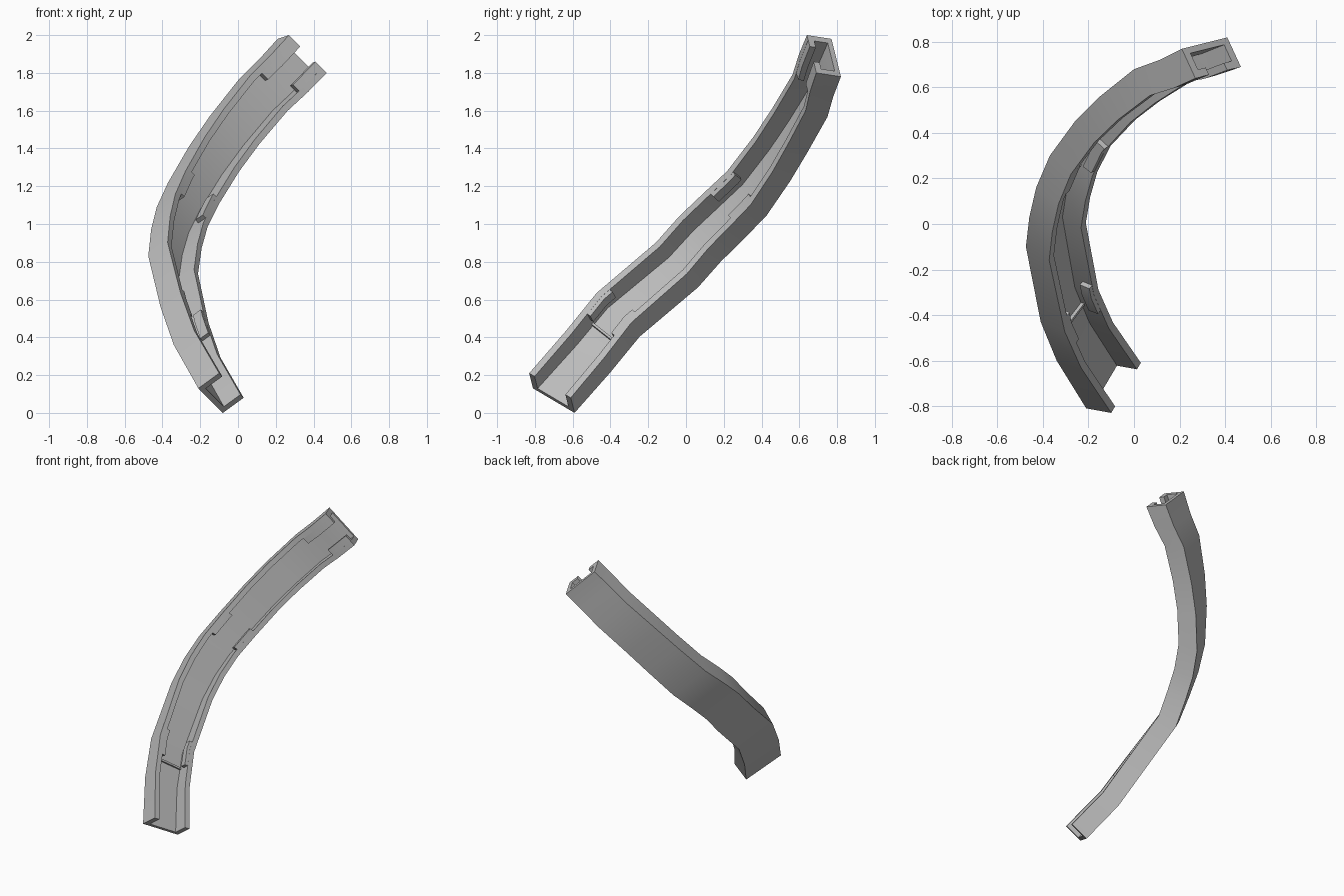
import bpy, bmesh
from mathutils import Vector

cube = bpy.data.objects.get("Cube")
if cube:
    bpy.data.objects.remove(cube, do_unlink=True)

# One plain grey for the whole model
grey = bpy.data.materials.new("plain_grey")
grey.use_nodes = True
grey.diffuse_color = (0.5, 0.5, 0.5, 1)
grey.node_tree.nodes["Principled BSDF"].inputs["Base Color"].default_value = (0.5, 0.5, 0.5, 1)

# Path of the upper back edge, with the channel's width and depth directions
PATH = [Vector(p) for p in (
    (-.21, -.81, .13), (-.34, -.60, .36), (-.41, -.43, .56), (-.475, -.10, .83),
    (-.46, .03, .97), (-.43, .16, 1.09), (-.37, .30, 1.22), (-.26, .45, 1.41),
    (-.15, .56, 1.57), (0, .68, 1.76), (.11, .72, 1.87), (.21, .77, 1.98))]
WIDTH = [Vector(p) for p in ((.13, .22, -.13), (.15, .18, -.16), (.17, .15, -.17),
                             (.185, .09, -.185), (.2, .05, -.2))]
DEPTH = [Vector(p) for p in ((.11, -.02, .08), (.1, -.07, .07), (.06, -.13, .02))]

# Fraction of the path length at each station
STATIONS = [0]
for p, q in zip(PATH, PATH[1:]):
    STATIONS.append(STATIONS[-1] + (q - p).length)
STATIONS = [s / STATIONS[-1] for s in STATIONS]


def even(values, t):
    f = t * (len(values) - 1)
    i = min(int(f), len(values) - 2)
    return values[i].lerp(values[i + 1], f - i)


def point(t, a, b):
    """Position at t along the path, a across the width, b up the depth."""
    i = max(k for k in range(len(PATH) - 1) if STATIONS[k] <= t)
    f = (t - STATIONS[i]) / (STATIONS[i + 1] - STATIONS[i])
    return PATH[i].lerp(PATH[i + 1], f) + even(WIDTH, t) * a + even(DEPTH, t) * b


def sweep(name, profile, start=0.0, end=1.0):
    """Closed profile carried along the path and capped at both ends."""
    cuts = [start] + [s for s in STATIONS if start < s < end] + [end]
    bm = bmesh.new()
    rings = [[bm.verts.new(point(t, a, b)) for a, b in profile] for t in cuts]
    n = len(profile)
    for r, s in zip(rings, rings[1:]):
        for k in range(n):
            bm.faces.new((r[k], r[(k + 1) % n], s[(k + 1) % n], s[k]))
    bm.faces.new(rings[0])
    bm.faces.new(rings[-1])
    bmesh.ops.recalc_face_normals(bm, faces=bm.faces)
    mesh = bpy.data.meshes.new(name)
    bm.to_mesh(mesh)
    bm.free()
    mesh.materials.append(grey)
    obj = bpy.data.objects.new(name, mesh)
    bpy.context.collection.objects.link(obj)
    bpy.ops.object.select_all(action="DESELECT")
    obj.select_set(True)
    bpy.context.view_layer.objects.active = obj
    bpy.ops.object.shade_smooth_by_angle(angle=0.5)
    return obj


def box(a0, a1, b0, b1):
    return [(a0, b0), (a1, b0), (a1, b1), (a0, b1)]


# Open channel with floor and two walls
wall, floor = .13, .2
sweep("channel", [(0, 0), (1, 0), (1, 1), (1 - wall, 1), (1 - wall, floor),
                  (wall, floor), (wall, 1), (0, 1)])

# Inward lips and tabs on both walls: name, reach, underside, upper span, lower span
for name, reach, under, upper, lower in (
        ("end_lip", .3, .75, (.9, 1), (.93, 1)),
        ("middle_tab", .22, .6, (.54, .61), (.54, .61)),
        ("lower_tab", .21, .6, (.18, .25), (.18, .25))):
    sweep("upper_" + name, box(wall - .01, reach, under, .995), *upper)
    sweep("lower_" + name, box(1 - reach, 1 - wall + .01, under, .995), *lower)

# Thin rib across the floor
sweep("floor_rib", box(wall - .01, 1 - wall + .01, floor - .02, floor + .12), .178, .183)
